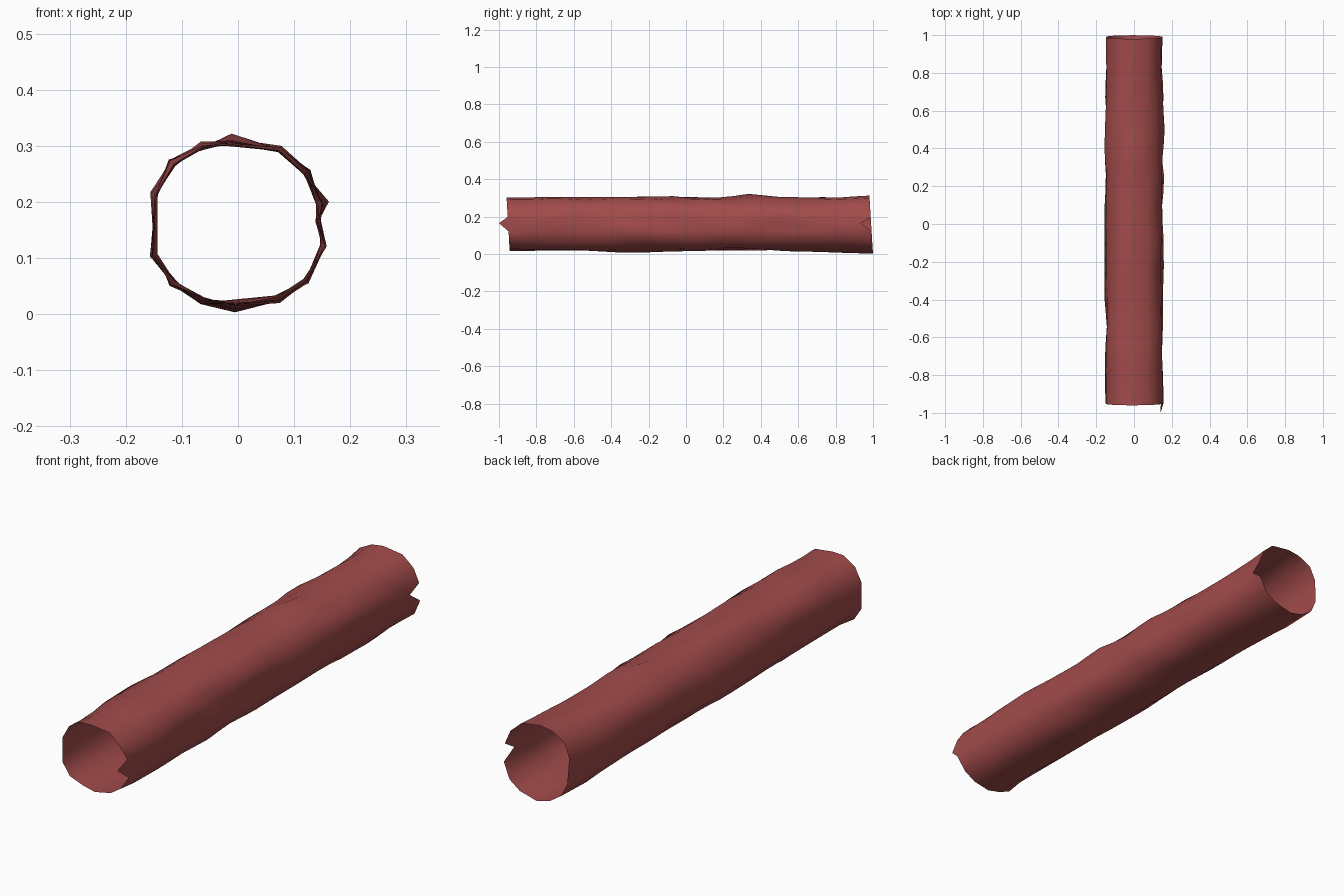
import bpy, bmesh, math, random

if "Cube" in bpy.data.objects:
    bpy.data.objects.remove(bpy.data.objects["Cube"])

random.seed(7)
CENTRE_Z = 0.16
ROWS = 24

# Cross-section: angle (0 = +x, 90 = up) and mean radius of each lengthwise ridge
section = [(94, .149), (61, .155), (37, .154), (14, .155), (2, .146), (-14, .157),
           (-40, .157), (-62, .151), (-92, .148), (-115, .151), (-138, .157),
           (-160, .161), (160, .161), (137, .161), (114, .154)]
GROOVE = 4          # this ridge is slid forward: tooth in front, notch at the back

# Measured bumps along the top and right ridges: (y, radius)
profiles = {
    0: [(-1, .142), (-.6, .146), (-.2, .146), (-.05, .15), (.05, .138), (.2, .143),
        (.33, .162), (.5, .146), (.75, .14), (1, .153)],
    8: [(-1, .145), (-.6, .14), (-.3, .153), (0, .145), (.35, .134), (.6, .147), (1, .157)],
    3: [(-1, .158), (-.6, .153), (-.35, .143), (0, .151), (.3, .153), (.5, .167),
        (.65, .158), (.85, .143), (1, .155)],
}


def sample(points, y):
    for (y0, r0), (y1, r1) in zip(points, points[1:]):
        if y <= y1:
            t = (y - y0) / (y1 - y0)
            t = t * t * (3 - 2 * t)
            return r0 + (r1 - r0) * t
    return points[-1][1]


def bumpy_profile(mean):
    n = 13
    return [(-1 + 2 * i / n, mean + random.uniform(-.009, .008)) for i in range(n + 1)]


# Hollow bark tube, a thin open-ended sheet
bm = bmesh.new()
columns = []
for i, (deg, mean) in enumerate(section):
    a = math.radians(deg)
    profile = profiles.get(i) or bumpy_profile(mean)
    slant = .03 * (1 - math.sin(a)) / 2
    front, back = -.96 + slant * .6, .98 + slant * .65
    if i == GROOVE:
        front, back = -1.0, .935
    column = []
    for k in range(ROWS + 1):
        y = front + (back - front) * k / ROWS
        r = sample(profile, y)
        column.append(bm.verts.new((r * math.cos(a), y, CENTRE_Z + r * math.sin(a))))
    columns.append(column)

for i, left in enumerate(columns):
    right = columns[(i + 1) % len(columns)]
    for k in range(ROWS):
        bm.faces.new((left[k], right[k], right[k + 1], left[k + 1]))
bmesh.ops.recalc_face_normals(bm, faces=bm.faces)
for f in bm.faces:
    f.smooth = True

mesh = bpy.data.meshes.new("hollow_log")
bm.to_mesh(mesh)
bm.free()
log = bpy.data.objects.new("hollow_log", mesh)
bpy.context.collection.objects.link(log)

# Reddish bark
bark = bpy.data.materials.new("red_bark")
bark.diffuse_color = (.36, .07, .07, 1)
bark.use_nodes = True
bark.node_tree.nodes["Principled BSDF"].inputs["Base Color"].default_value = bark.diffuse_color
mesh.materials.append(bark)
